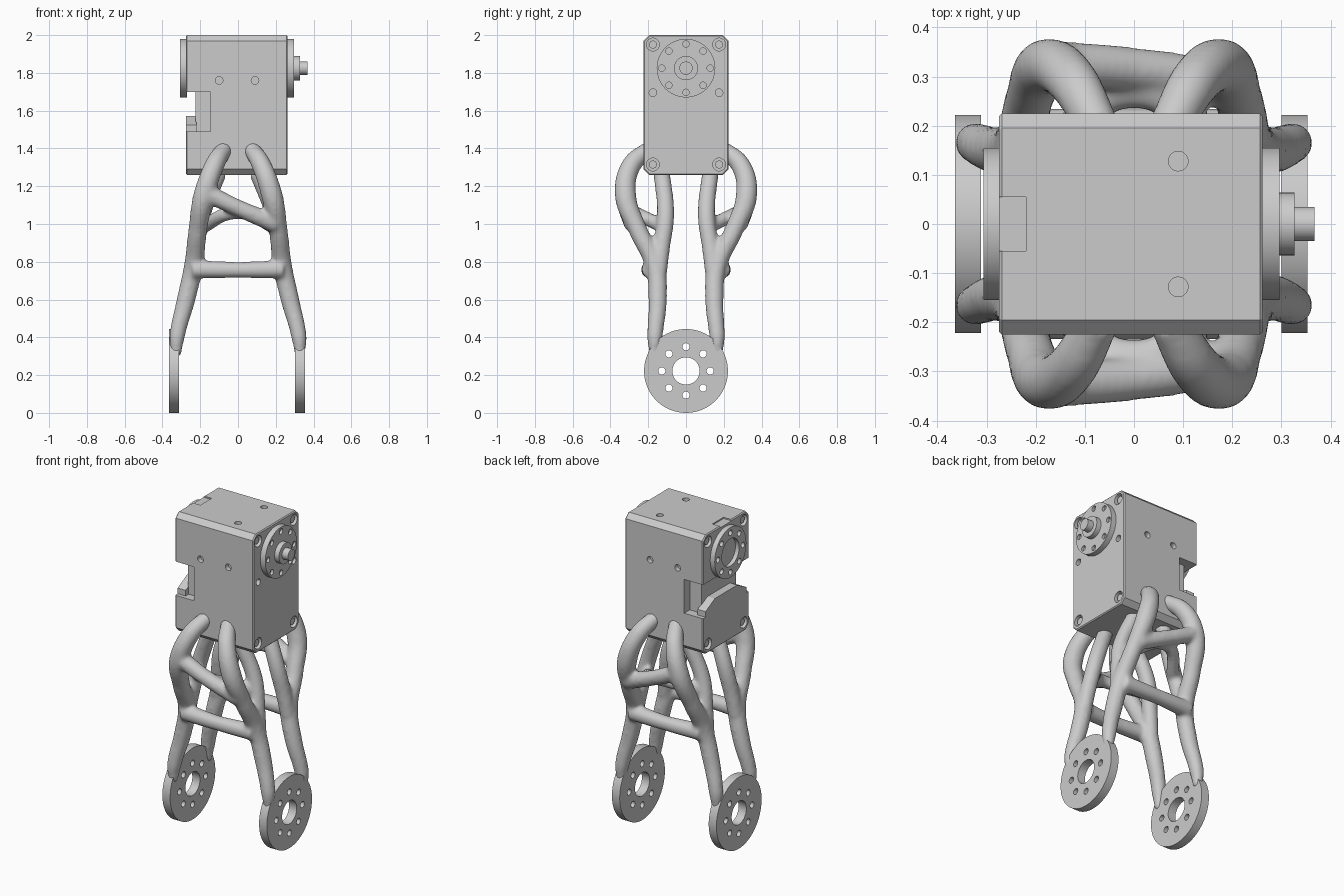
import bpy, bmesh, math
from mathutils import Matrix, Vector

if "Cube" in bpy.data.objects:
    bpy.data.objects.remove(bpy.data.objects["Cube"], do_unlink=True)

grey = bpy.data.materials.new("light_grey")
grey.use_nodes = True
tone = (0.6, 0.6, 0.6, 1)
grey.diffuse_color = tone
grey.node_tree.nodes["Principled BSDF"].inputs["Base Color"].default_value = tone


def add(name, bm):
    """Turn a bmesh into a named object."""
    me = bpy.data.meshes.new(name)
    bmesh.ops.recalc_face_normals(bm, faces=bm.faces)
    bm.to_mesh(me)
    bm.free()
    me.materials.append(grey)
    ob = bpy.data.objects.new(name, me)
    bpy.context.collection.objects.link(ob)
    return ob


def pick(ob):
    bpy.ops.object.select_all(action='DESELECT')
    ob.select_set(True)
    bpy.context.view_layer.objects.active = ob


def smooth(ob, angle=35):
    pick(ob)
    bpy.ops.object.shade_smooth_by_angle(angle=math.radians(angle))


def prism(bm, outline, x0, x1):
    """Extrude a y-z outline along x."""
    face = bm.faces.new([bm.verts.new((x0, y, z)) for y, z in outline])
    new = bmesh.ops.extrude_face_region(bm, geom=[face])["geom"]
    bmesh.ops.translate(bm, vec=(x1 - x0, 0, 0),
                        verts=[v for v in new if isinstance(v, bmesh.types.BMVert)])


def rect(y0, y1, z0, z1):
    return [(y0, z0), (y1, z0), (y1, z1), (y0, z1)]


def cyl(bm, centre, r, length, axis='X', n=24):
    turn = {'X': Matrix.Rotation(math.pi / 2, 4, 'Y'),
            'Y': Matrix.Rotation(math.pi / 2, 4, 'X'), 'Z': Matrix()}[axis]
    bmesh.ops.create_cone(bm, cap_ends=True, segments=n, radius1=r, radius2=r, depth=length,
                          matrix=Matrix.Translation(centre) @ turn)


def ring_holes(bm, x, z, ring, r, length):
    for i in range(8):
        a = i * math.pi / 4
        cyl(bm, (x, ring * math.cos(a), z + ring * math.sin(a)), r, length, n=16)


def cut(ob, bm):
    """Subtract a cutter mesh and discard it."""
    cutter = add("cutter", bm)
    cutter.hide_render = True
    mod = ob.modifiers.new("cut", 'BOOLEAN')
    mod.operation, mod.object, mod.solver = 'DIFFERENCE', cutter, 'EXACT'
    pick(ob)
    bpy.ops.object.modifier_apply(modifier=mod.name)
    bpy.data.objects.remove(cutter, do_unlink=True)


# Motor housing: chamfered box
W, LOW, TOP, C = 0.225, 1.26, 2.0, 0.03
L, R = -0.275, 0.262
AXLE = 1.825
bm = bmesh.new()
prism(bm, [(-W + C, LOW), (W - C, LOW), (W, LOW + C), (W, TOP - C),
           (W - C, TOP), (-W + C, TOP), (-W, TOP - C), (-W, LOW + C)], L, R)
bmesh.ops.recalc_face_normals(bm, faces=bm.faces)
rims = [e for e in bm.edges if abs(e.verts[0].co.x - e.verts[1].co.x) < 1e-4]
bmesh.ops.bevel(bm, geom=rims, offset=0.006, segments=1, affect='EDGES')
housing = add("motor_housing", bm)

# Cable notch on the left, through the full depth
bm = bmesh.new()
prism(bm, rect(-0.3, 0.3, 1.49, 1.70), -0.4, -0.145)
cut(housing, bm)

# Screw holes and shallow label recess
bm = bmesh.new()
for s in (-1, 1):
    for x in (-0.1, 0.09):
        cyl(bm, (x, s * W, 1.76), 0.02, 0.06, 'Y')
    cyl(bm, (0.09, s * 0.128, TOP), 0.02, 0.06, 'Z')
    cyl(bm, (R, s * 0.175, 1.695), 0.02, 0.06)
    for x in (L, R):
        for z in (1.315, 1.95):
            cyl(bm, (x, s * 0.175, z), 0.034, 0.06)
prism(bm, rect(-0.055, 0.055, TOP - 0.008, TOP + 0.02), L - 0.05, -0.22)
cut(housing, bm)
smooth(housing, 30)

# Screw heads in the corner holes
bm = bmesh.new()
for s in (-1, 1):
    for x in (L + 0.025, R - 0.025):
        for z in (1.315, 1.95):
            cyl(bm, (x, s * 0.175, z), 0.021, 0.03)
smooth(add("corner_screws", bm))

# Connector block inside the notch
bm = bmesh.new()
prism(bm, rect(-0.17, 0.17, 1.485, 1.705), -0.225, -0.14)
add("connector_block", bm)
bm = bmesh.new()
prism(bm, [(-0.2, 1.485), (0.2, 1.485), (0.2, 1.525), (0.11, 1.572),
           (-0.11, 1.572), (-0.2, 1.525)], L, -0.22)
add("connector_cover", bm)

# Output horn with hub and shaft on the right
bm = bmesh.new()
cyl(bm, (0.278, 0, AXLE), 0.155, 0.036, n=64)
horn = add("output_horn", bm)
bm = bmesh.new()
ring_holes(bm, 0.3, AXLE, 0.128, 0.017, 0.04)
cut(horn, bm)
smooth(horn)
bm = bmesh.new()
cyl(bm, (0.307, 0, AXLE), 0.064, 0.04, n=40)
cyl(bm, (0.34, 0, AXLE), 0.035, 0.054, n=32)
smooth(add("output_shaft", bm))

# Idler ring on the left
bm = bmesh.new()
cyl(bm, (-0.288, 0, AXLE), 0.155, 0.036, n=64)
idler = add("idler_ring", bm)
bm = bmesh.new()
ring_holes(bm, -0.306, AXLE, 0.122, 0.017, 0.04)
cyl(bm, (-0.306, 0, AXLE), 0.085, 0.05, n=48)
cut(idler, bm)
smooth(idler)

# Mounting discs at the feet
FOOT = 0.222
for name, x in (("left_foot_disc", 0.327), ("right_foot_disc", -0.338)):
    bm = bmesh.new()
    cyl(bm, (x, 0, FOOT), FOOT, 0.053, n=96)
    foot = add(name, bm)
    bm = bmesh.new()
    cyl(bm, (x, 0, FOOT), 0.072, 0.2, n=48)
    ring_holes(bm, x, FOOT, 0.128, 0.019, 0.2)
    cut(foot, bm)
    smooth(foot)

# Organic frame: tubes for one half, mirrored in y
curve = bpy.data.curves.new("organic_frame", 'CURVE')
curve.dimensions = '3D'
curve.bevel_depth = 1
curve.bevel_resolution = 4
curve.use_fill_caps = True


def tube(points):
    """Smooth tube through (x, y, z, radius) points."""
    sp = curve.splines.new('BEZIER')
    sp.bezier_points.add(len(points) - 1)
    for p, (x, y, z, r) in zip(sp.bezier_points, points):
        p.co, p.radius = (x, y, z), r
        p.handle_left_type = p.handle_right_type = 'AUTO'


for f in (-1, 1):
    for s in (-1, 1):
        # lower leg and outer branch, ending on the housing face
        tube([(s * 0.328, f * 0.168, 0.3, 0.026), (s * 0.323, f * 0.165, 0.4, 0.042),
              (s * 0.275, f * 0.15, 0.6, 0.05), (s * 0.235, f * 0.165, 0.78, 0.052),
              (s * 0.213, f * 0.255, 0.97, 0.05), (s * 0.18, f * 0.32, 1.15, 0.058),
              (s * 0.125, f * 0.29, 1.31, 0.053), (s * 0.07, f * 0.19, 1.4, 0.045)])
        # inner branch, ending under the housing
        tube([(s * 0.25, f * 0.15, 0.7, 0.045), (s * 0.225, f * 0.13, 0.87, 0.046),
              (s * 0.19, f * 0.108, 1.05, 0.047), (s * 0.1, f * 0.13, 1.28, 0.045)])
    # cross bar, diagonal and arched brace
    tube([(-0.24, f * 0.185, 0.76, 0.05), (0, f * 0.195, 0.757, 0.043),
          (0.24, f * 0.185, 0.76, 0.05)])
    tube([(-0.18, f * 0.325, 1.17, 0.05), (0, f * 0.315, 1.085, 0.045),
          (0.2, f * 0.28, 1.0, 0.05)])
    tube([(-0.2, f * 0.11, 0.98, 0.038), (0, f * 0.27, 1.06, 0.036),
          (0.2, f * 0.11, 0.98, 0.038)])

frame = bpy.data.objects.new("organic_frame", curve)
bpy.context.collection.objects.link(frame)
pick(frame)
bpy.ops.object.convert(target='MESH')
frame = bpy.context.view_layer.objects.active
frame.data.materials.clear()
frame.data.materials.append(grey)

# Fuse the tubes and soften their joints
fuse = frame.modifiers.new("fuse", 'REMESH')
fuse.mode, fuse.voxel_size = 'VOXEL', 0.01
soften = frame.modifiers.new("soften", 'SMOOTH')
soften.factor, soften.iterations = 0.5, 12
for mod in ("fuse", "soften"):
    bpy.ops.object.modifier_apply(modifier=mod)
smooth(frame, 60)
